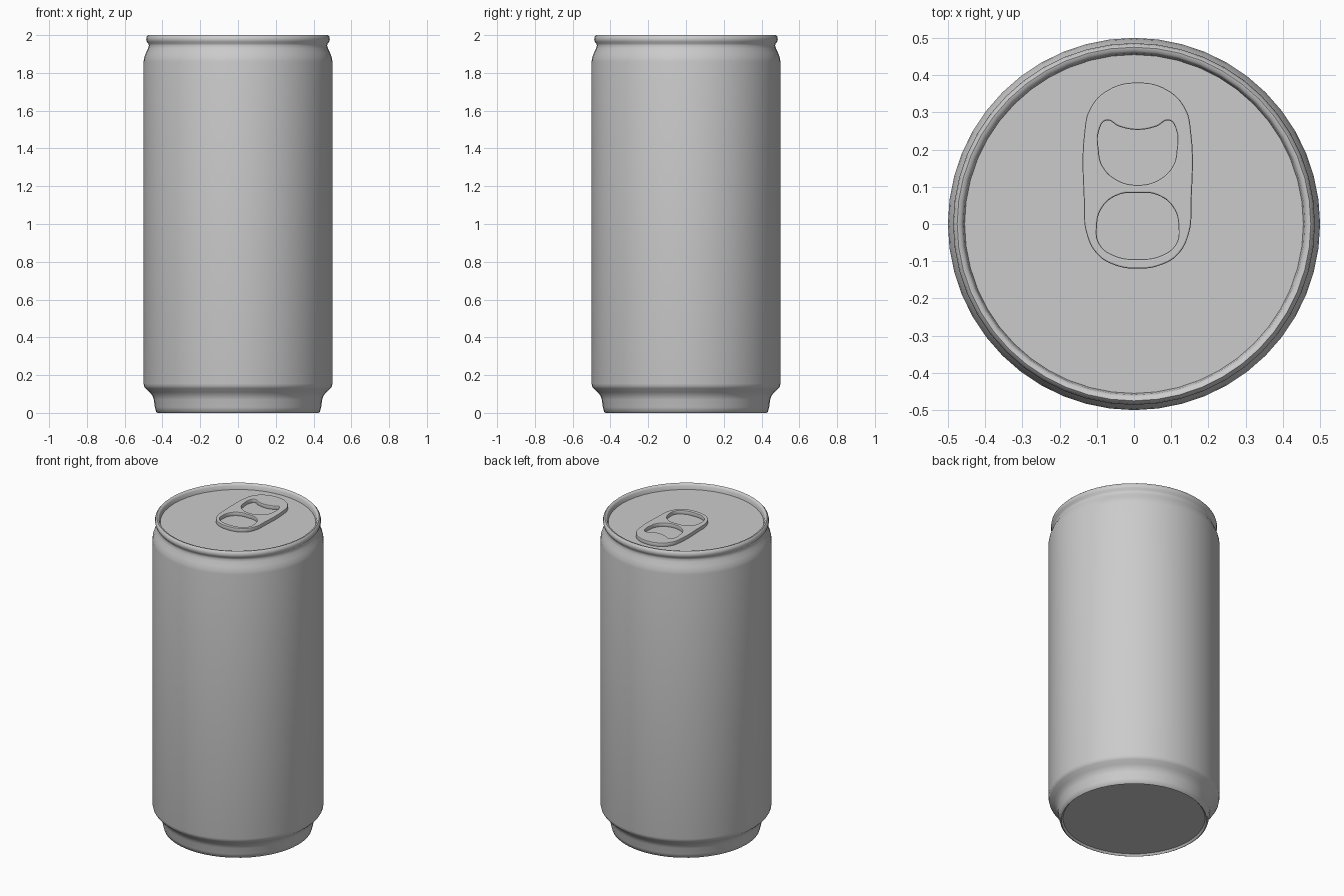
import bpy, bmesh, math
from mathutils import Matrix

if "Cube" in bpy.data.objects:
    bpy.data.objects.remove(bpy.data.objects["Cube"])


def lathe(name, profile, steps=48, angle=50):
    """Spin an (r, z) profile around the z axis into a closed surface."""
    bm = bmesh.new()
    pts = [bm.verts.new((r, 0, z)) for r, z in profile]
    edges = [bm.edges.new(pair) for pair in zip(pts, pts[1:])]
    bmesh.ops.spin(bm, geom=pts + edges, cent=(0, 0, 0), axis=(0, 0, 1),
                   angle=2 * math.pi, steps=steps, use_merge=True)
    bmesh.ops.remove_doubles(bm, verts=bm.verts, dist=1e-5)
    bmesh.ops.recalc_face_normals(bm, faces=bm.faces)
    mesh = bpy.data.meshes.new(name)
    bm.to_mesh(mesh)
    bm.free()
    obj = bpy.data.objects.new(name, mesh)
    bpy.context.collection.objects.link(obj)
    smooth(obj, angle)
    return obj


def smooth(obj, angle):
    bpy.ops.object.select_all(action='DESELECT')
    obj.select_set(True)
    bpy.context.view_layer.objects.active = obj
    bpy.ops.object.shade_smooth_by_angle(angle=math.radians(angle))


def mirrored(half):
    """Close a right-hand half outline by mirroring it over x = 0."""
    return half + [(-x, y) for x, y in reversed(half) if x > 0]


def add_loop(curve, points):
    spline = curve.splines.new('BEZIER')
    spline.bezier_points.add(len(points) - 1)
    spline.use_cyclic_u = True
    spline.resolution_u = 6
    for bp, (x, y) in zip(spline.bezier_points, points):
        bp.co = (x, y, 0)
        bp.handle_left_type = bp.handle_right_type = 'AUTO'


# Can body: base, foot, wall, neck, rolled rim and recessed lid
lathe("can_body", [
    (0, 0.012), (0.415, 0.012), (0.425, 0.0), (0.433, 0.004), (0.440, 0.03),
    (0.446, 0.07), (0.452, 0.09), (0.468, 0.11), (0.490, 0.13), (0.497, 0.14),
    (0.5, 0.155), (0.5, 1.86), (0.497, 1.88), (0.488, 1.905), (0.476, 1.93),
    (0.472, 1.945), (0.474, 1.955), (0.483, 1.965), (0.486, 1.978),
    (0.483, 1.992), (0.475, 2.0), (0.465, 1.998), (0.459, 1.988),
    (0.455, 1.965), (0, 1.965)])

# Pull tab: outline with a finger hole and a notched rivet opening
curve = bpy.data.curves.new("pull_tab", 'CURVE')
curve.dimensions = '2D'
curve.fill_mode = 'BOTH'
curve.extrude = 0.009
curve.bevel_depth = 0.004
curve.bevel_resolution = 1
curve.offset = -0.004
add_loop(curve, mirrored([(0, -0.12), (0.06, -0.111), (0.108, -0.082),
                          (0.139, -0.02), (0.144, 0.05), (0.143, 0.25),
                          (0.128, 0.31), (0.08, 0.36), (0, 0.38)]))
add_loop(curve, mirrored([(0, -0.094), (0.06, -0.086), (0.102, -0.055),
                          (0.110, -0.01), (0.095, 0.045), (0.05, 0.079),
                          (0, 0.083)]))
add_loop(curve, mirrored([(0, 0.105), (0.055, 0.118), (0.094, 0.155),
                          (0.105, 0.20), (0.104, 0.25), (0.085, 0.278),
                          (0.05, 0.262), (0, 0.253)]))
temp = bpy.data.objects.new("tab_outline", curve)
bpy.context.collection.objects.link(temp)
bpy.context.view_layer.update()
mesh = bpy.data.meshes.new_from_object(
    temp.evaluated_get(bpy.context.evaluated_depsgraph_get()))
bpy.data.objects.remove(temp)
mesh.transform(Matrix.Translation((0.01, 0, 1.976)))
tab = bpy.data.objects.new("pull_tab", mesh)
bpy.context.collection.objects.link(tab)
smooth(tab, 40)
